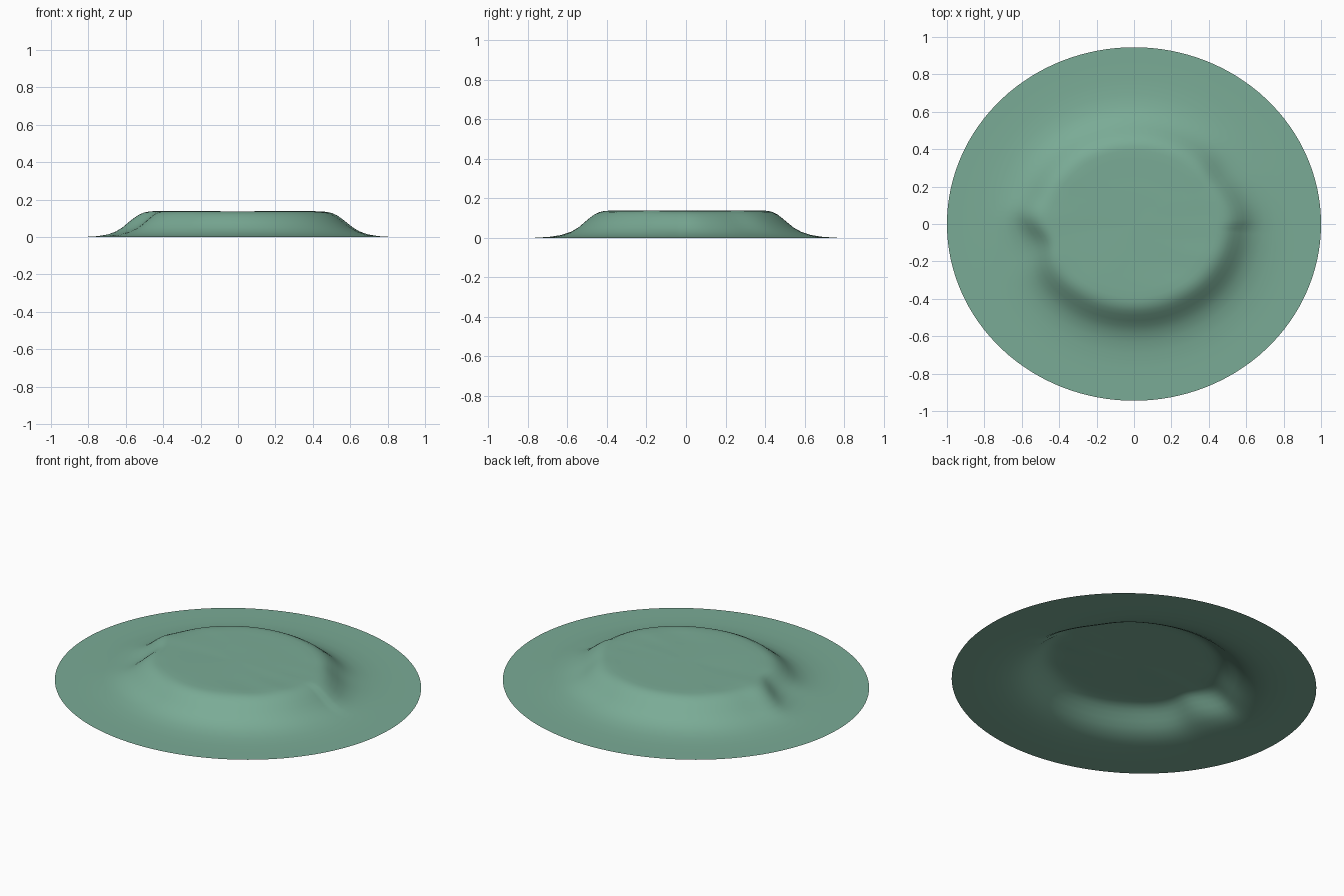
import bpy
import bmesh
import math
from mathutils import noise, Vector

cube = bpy.data.objects.get("Cube")
if cube:
    bpy.data.objects.remove(cube, do_unlink=True)

# Soft green, one material for the whole sheet
green = bpy.data.materials.new("sage_green")
green.use_nodes = True
colour = (0.195, 0.41, 0.305, 1)
green.diffuse_color = colour
bsdf = green.node_tree.nodes["Principled BSDF"]
bsdf.inputs["Base Color"].default_value = colour
bsdf.inputs["Roughness"].default_value = 0.8

# Mound profile, radius and height, from near the centre to the rim
PROFILE = [(0.08, 0.137), (0.16, 0.137), (0.24, 0.137), (0.32, 0.137),
           (0.39, 0.138), (0.44, 0.138), (0.465, 0.136), (0.49, 0.13),
           (0.515, 0.118), (0.54, 0.1), (0.57, 0.076), (0.6, 0.052),
           (0.64, 0.03), (0.69, 0.014), (0.75, 0.005), (0.83, 0), (0.92, 0), (1, 0)]
SEGMENTS = 128


def bell(value, centre, width):
    return math.exp(-((value - centre) / width) ** 2)


def flank_shift(angle):
    """Small dents and swells that break up the mound's outline."""
    degrees = math.degrees(angle)
    return (0.025 * bell(degrees, 174, 9) - 0.045 * bell(degrees, 194, 12)
            + 0.015 * bell(degrees, 4, 10) - 0.02 * bell(degrees, 32, 12))


def sheet_point(radius, height, angle):
    r = radius + flank_shift(angle) * bell(radius, 0.56, 0.14)
    squash = 0.89 + 0.055 * min(1, max(0, (radius - 0.4) / 0.6))
    x, y = r * math.cos(angle), r * squash * math.sin(angle)
    # Faint ripples on the flat top
    ripple = noise.noise(Vector((x * 3, y * 9, 0))) * 0.002
    return x, y, height + ripple * height / 0.138


# Thin open sheet built ring by ring
bm = bmesh.new()
rings = []
for radius, height in PROFILE:
    rings.append([bm.verts.new(sheet_point(radius, height, 2 * math.pi * i / SEGMENTS))
                  for i in range(SEGMENTS)])
centre = bm.verts.new((0, 0, 0.137))
for i in range(SEGMENTS):
    j = (i + 1) % SEGMENTS
    bm.faces.new((centre, rings[0][i], rings[0][j]))
    for inner, outer in zip(rings, rings[1:]):
        bm.faces.new((inner[i], outer[i], outer[j], inner[j]))
for face in bm.faces:
    face.smooth = True

mesh = bpy.data.meshes.new("raised_mound_sheet")
bm.to_mesh(mesh)
bm.free()
mesh.materials.append(green)
sheet = bpy.data.objects.new("raised_mound_sheet", mesh)
bpy.context.collection.objects.link(sheet)
